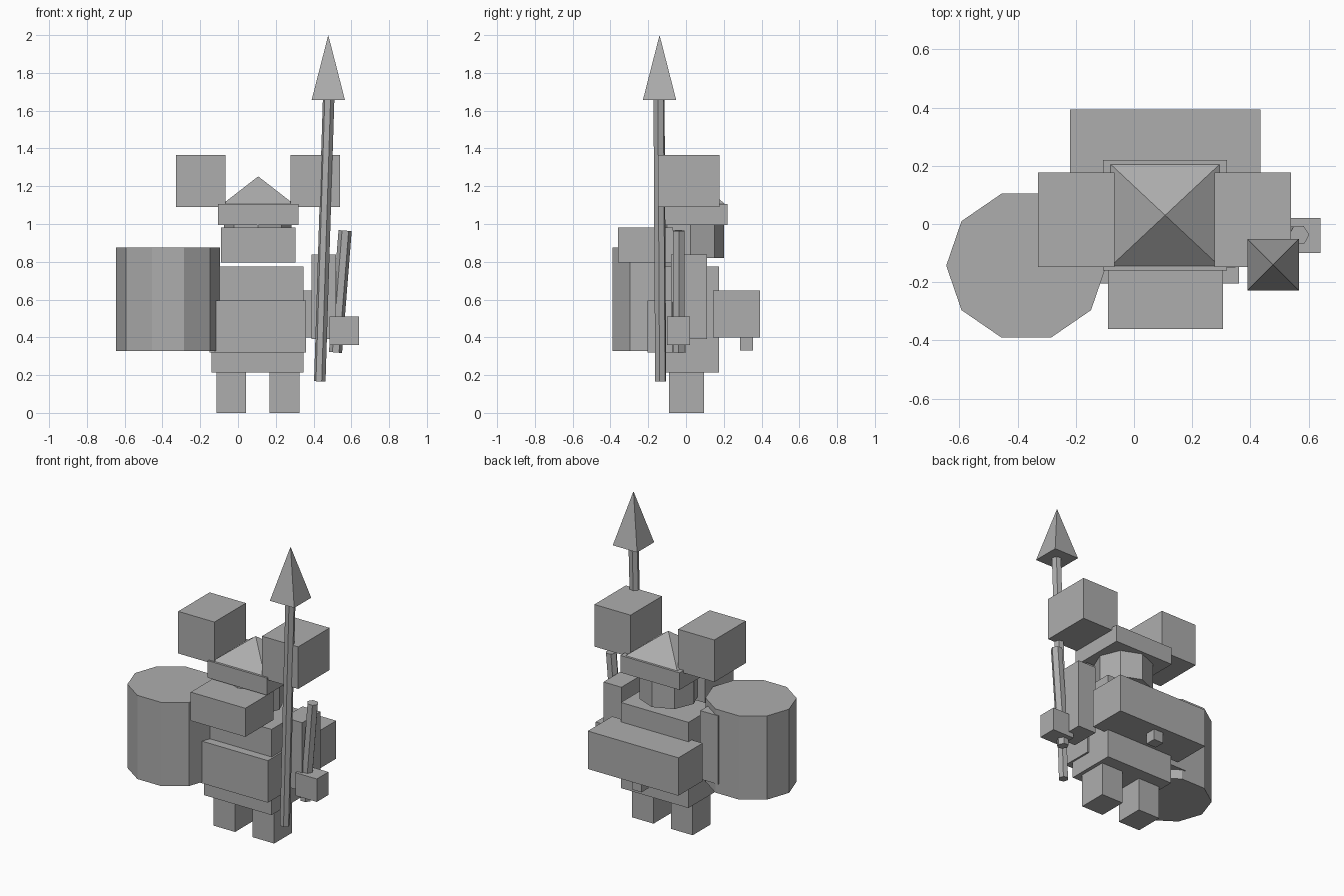
import bpy, math
from mathutils import Vector

if "Cube" in bpy.data.objects:
    bpy.data.objects.remove(bpy.data.objects["Cube"])

mat = bpy.data.materials.new("plain grey")
mat.diffuse_color = (0.42, 0.42, 0.42, 1)
mat.use_nodes = True
mat.node_tree.nodes["Principled BSDF"].inputs["Base Color"].default_value = mat.diffuse_color


def finish(ob, name):
    ob.name = name
    ob.data.materials.clear()
    ob.data.materials.append(mat)
    return ob


def box(name, x, y, z):
    """Box from its min/max range on each axis."""
    bpy.ops.mesh.primitive_cube_add(size=1, location=[(a + b) / 2 for a, b in (x, y, z)])
    ob = bpy.context.object
    ob.scale = [b - a for a, b in (x, y, z)]
    return finish(ob, name)


def prism(name, sides, a, b, rx, ry=None, turn=0.0, tip=False):
    """Flat-sided prism (or pyramid when tip is set) running from a to b."""
    a, b = Vector(a), Vector(b)
    d = b - a
    bpy.ops.mesh.primitive_cone_add(vertices=sides, radius1=1, radius2=0 if tip else 1,
                                    depth=d.length)
    ob = bpy.context.object
    for v in ob.data.vertices:
        c, s = math.cos(turn), math.sin(turn)
        x, y = v.co.x, v.co.y
        v.co.x, v.co.y = (c * x - s * y) * rx, (s * x + c * y) * (ry or rx)
    ob.location = (a + b) / 2
    ob.rotation_euler = d.to_track_quat('Z', 'Y').to_euler() if abs(d.x) > 1e-5 else (0, 0, 0)
    return finish(ob, name)


CX = 0.105  # body centre line

# paired parts, mirrored about the body centre line
for side, s in (("left", -1), ("right", 1)):
    def span(i, o):
        return sorted((CX + s * i, CX + s * o))
    box(side + "_leg", span(0.063, 0.22), (-0.09, 0.095), (0, 0.22))
    box(side + "_arm", span(0.285, 0.415), (-0.08, 0.11), (0.39, 0.838))
    box(side + "_helmet_block", span(0.172, 0.434), (-0.148, 0.177), (1.09, 1.365))

# body
box("torso", (-0.14, 0.348), (-0.15, 0.175), (0.215, 0.775))
box("belly_plate", (-0.15, 0.36), (-0.205, 0.0), (0.32, 0.595))
box("backpack", (-0.22, 0.435), (0.142, 0.393), (0.4, 0.648))
box("pack_peg", (0.072, 0.142), (0.285, 0.355), (0.33, 0.41))

# head and hat
prism("head", 8, (CX, 0.024, 0.82), (CX, 0.024, 1.0), 0.178)
box("beard", (-0.09, 0.305), (-0.36, -0.07), (0.795, 0.982))
box("hat_brim", (-0.107, 0.32), (-0.16, 0.22), (0.995, 1.107))
q = math.sqrt(2)
prism("hat_top", 4, (0.107, 0.03, 1.107), (0.107, 0.03, 1.252), 0.187 * q, 0.175 * q,
      math.pi / 4, True)

# round barrel shield
prism("barrel_shield", 10, (-0.37, -0.143, 0.328), (-0.37, -0.143, 0.875), 0.275, 0.26,
      math.pi / 2)

# spear
prism("spear_shaft", 6, (0.433, -0.134, 0.167), (0.48, -0.143, 1.67), 0.031)
prism("spear_tip", 4, (0.478, -0.14, 1.657), (0.478, -0.14, 2.0), 0.088 * q, None,
      math.pi / 4, True)

# rod held in the right hand
prism("rod", 6, (0.516, -0.04, 0.32), (0.567, -0.038, 0.965), 0.035)
box("right_hand", (0.485, 0.64), (-0.1, 0.02), (0.36, 0.51))
